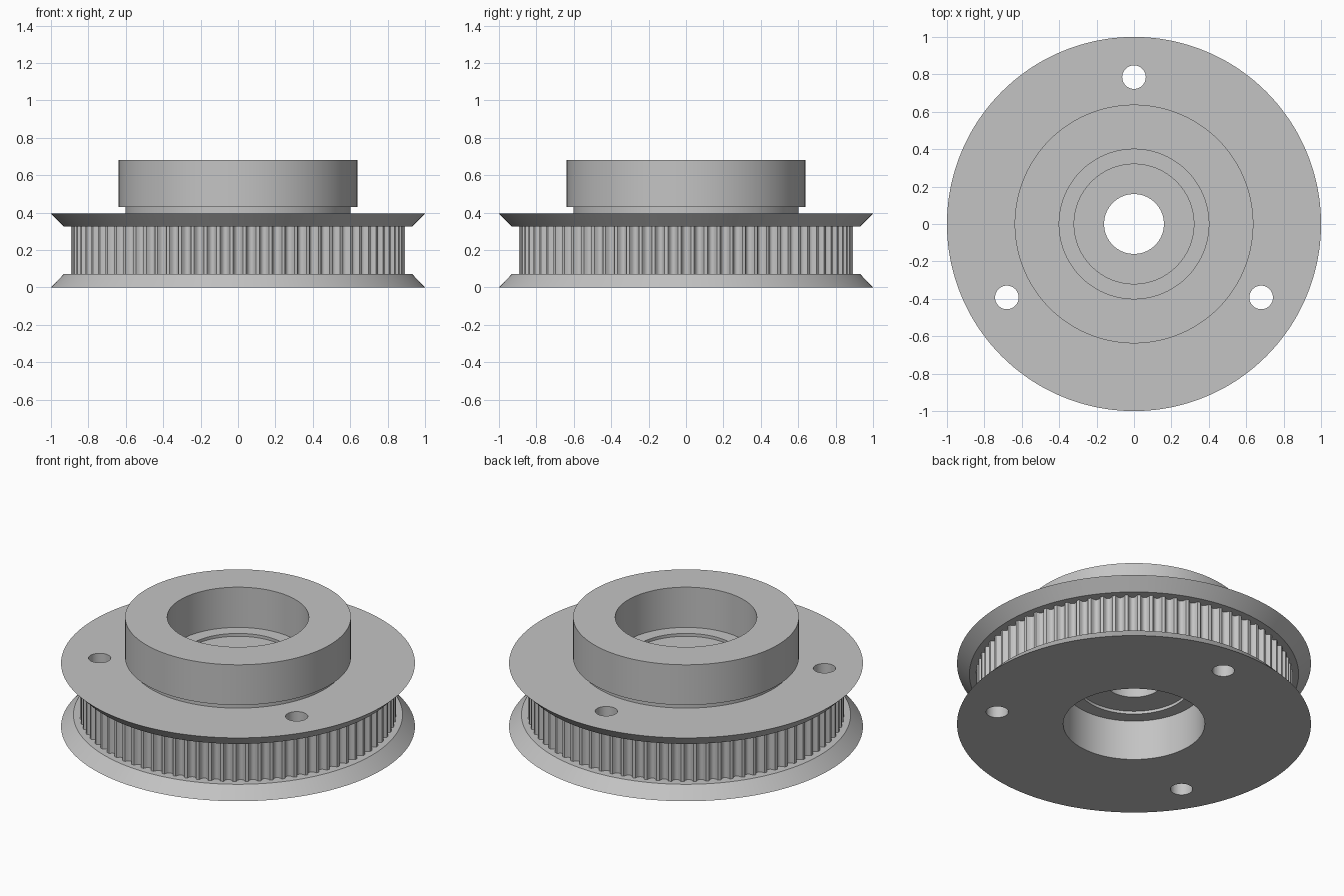
import bpy
import bmesh
from math import cos, sin, pi, radians

if "Cube" in bpy.data.objects:
    bpy.data.objects.remove(bpy.data.objects["Cube"])

TEETH = 80
STEPS = 8                      # samples across one tooth pitch
GROOVE = [1, 0.93, 0.65, 0, 0, 0, 0.65, 0.93]   # groove depth across a pitch
DEPTH = 0.027

grey = bpy.data.materials.new("plain grey")
grey.use_nodes = True
colour = (0.55, 0.55, 0.55, 1)
grey.diffuse_color = colour
grey.node_tree.nodes["Principled BSDF"].inputs["Base Color"].default_value = colour


def make_object(name, bm):
    bmesh.ops.recalc_face_normals(bm, faces=bm.faces)
    mesh = bpy.data.meshes.new(name)
    bm.to_mesh(mesh)
    bm.free()
    mesh.materials.append(grey)
    obj = bpy.data.objects.new(name, mesh)
    bpy.context.collection.objects.link(obj)
    return obj


def lathe(name, profile):
    """Revolve a closed (radius, height, toothed) profile around z."""
    bm = bmesh.new()
    count = TEETH * STEPS
    rings = []
    for r, z, toothed in profile:
        ring = []
        for i in range(count):
            a = 2 * pi * i / count
            rad = r - DEPTH * GROOVE[i % STEPS] * toothed
            ring.append(bm.verts.new((rad * cos(a), rad * sin(a), z)))
        rings.append(ring)
    for k, low in enumerate(rings):
        high = rings[(k + 1) % len(rings)]
        for i in range(count):
            j = (i + 1) % count
            bm.faces.new((low[i], low[j], high[j], high[i]))
    return make_object(name, bm)


# One-piece pulley: flanges, toothed belt seat, hub, bearing pockets and bore
pulley = lathe("pulley_body", [
    (1.0, 0, 0), (0.93, 0.073, 0),                 # lower flange
    (0.894, 0.073, 1), (0.894, 0.325, 1),          # toothed belt seat
    (0.93, 0.325, 0), (1.0, 0.395, 0),             # upper flange
    (0.602, 0.395, 0), (0.602, 0.431, 0),          # hub neck
    (0.638, 0.431, 0), (0.638, 0.682, 0),          # hub
    (0.4, 0.682, 0), (0.4, 0.431, 0),              # upper bearing pocket
    (0.32, 0.431, 0), (0.32, 0.413, 0),            # upper relief
    (0.16, 0.413, 0), (0.16, 0.268, 0),            # shaft bore
    (0.32, 0.268, 0), (0.32, 0.25, 0),             # lower relief
    (0.4, 0.25, 0), (0.4, 0, 0),                   # lower bearing pocket
])

# Three through holes in the flanges
bm = bmesh.new()
for angle in (90, 210, 330):
    made = bmesh.ops.create_cone(bm, cap_ends=True, segments=48,
                                 radius1=0.063, radius2=0.063, depth=1)
    a = radians(angle)
    bmesh.ops.translate(bm, verts=made["verts"],
                        vec=(0.785 * cos(a), 0.785 * sin(a), 0.2))
cutter = make_object("hole_cutter", bm)
cutter.hide_render = True

cut = pulley.modifiers.new("holes", "BOOLEAN")
cut.operation = "DIFFERENCE"
cut.solver = "EXACT"
cut.object = cutter

bpy.ops.object.select_all(action="DESELECT")
pulley.select_set(True)
bpy.context.view_layer.objects.active = pulley
bpy.ops.object.modifier_apply(modifier=cut.name)
bpy.data.objects.remove(cutter)
bpy.ops.object.shade_smooth_by_angle(angle=radians(30))
